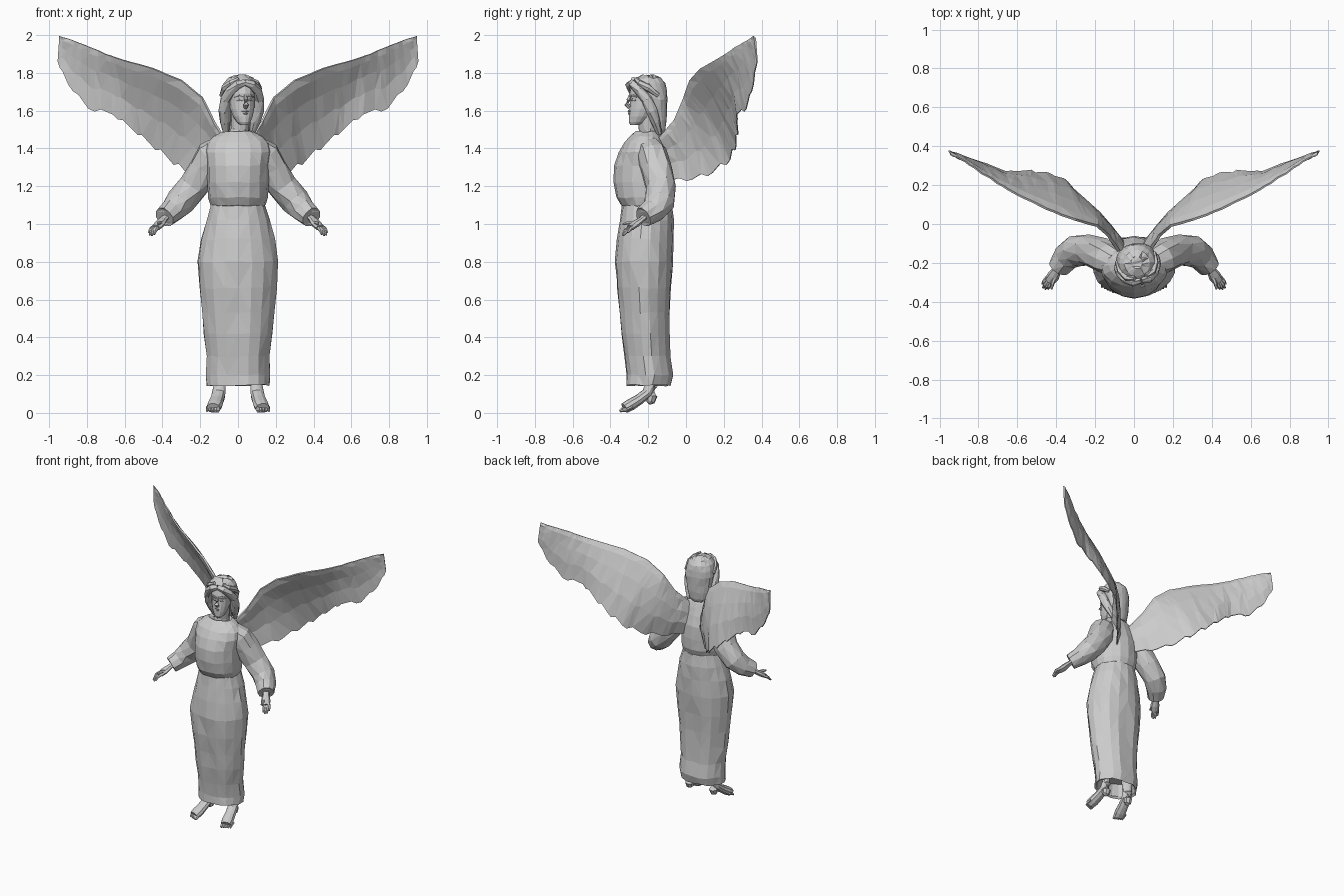
import bpy, bmesh, math, random
from mathutils import Vector as V, Matrix

random.seed(4)
HEAD = Matrix.Translation((0.015, -0.2, 0)) @ Matrix.Rotation(math.radians(14), 4, 'Z')


def loft(name, rings, mirror=False, matrix=None):
    """Skin a list of closed rings, cap both ends, flat triangles."""
    bm = bmesh.new()
    rows = [[bm.verts.new(p) for p in r] for r in rings]
    n = len(rows[0])
    for a, b in zip(rows, rows[1:]):
        for i in range(n):
            j = (i + 1) % n
            bm.faces.new((a[i], a[j], b[j], b[i]))
    bm.faces.new(rows[0][::-1])
    bm.faces.new(rows[-1])
    bmesh.ops.recalc_face_normals(bm, faces=bm.faces)
    bmesh.ops.triangulate(bm, faces=bm.faces)
    me = bpy.data.meshes.new(name)
    bm.to_mesh(me)
    bm.free()
    ob = bpy.data.objects.new(name, me)
    bpy.context.collection.objects.link(ob)
    if matrix:
        ob.matrix_world = matrix
    if mirror:
        m = ob.modifiers.new("mirror", 'MIRROR')
        m.use_clip = False
        m.use_mirror_merge = False
    return ob


def level(prof, n, jit=0.0, fold=None):
    """Horizontal ellipse rings from (z, rx, y_front, y_back)."""
    rings = []
    for z, rx, yf, yb in prof:
        ring = []
        for i in range(n):
            a = 2 * math.pi * i / n - math.pi / 2
            k = 1 + random.uniform(-jit, jit)
            if fold:
                k *= fold(a, z)
            ring.append(V((rx * k * math.cos(a),
                           (yf + yb) / 2 + (yb - yf) / 2 * k * math.sin(a),
                           z + random.uniform(-jit, jit) * 0.2)))
        rings.append(ring)
    return rings


def tube(name, path, n=8, jit=0.0, flat=1.0, **kw):
    """Round limb through (x, y, z, radius); flat squashes it vertically."""
    pts = [V(p[:3]) for p in path]
    rings = []
    for k, p in enumerate(path):
        t = (pts[min(k + 1, len(pts) - 1)] - pts[max(k - 1, 0)]).normalized()
        u = t.cross(V((0, 0, 1)))
        u = u.normalized() if u.length > 0.05 else V((1, 0, 0))
        w = u.cross(t)
        rings.append([pts[k] + p[3] * (1 + random.uniform(-jit, jit)) *
                      (u * math.cos(a) + w * flat * math.sin(a))
                      for a in (2 * math.pi * i / n for i in range(n))])
    return loft(name, rings, **kw)


# Skirt, with a hollow hem and a fold between the legs
def skirt_fold(a, z):
    if z > 0.75:
        return 1
    d = abs(math.cos(a))
    return (0.95 if d < 0.1 else 1.0) + 0.02 * math.cos(6 * a)


loft("skirt", level([
    (0.24, 0.13, -0.29, -0.10), (0.155, 0.15, -0.31, -0.085),
    (0.145, 0.165, -0.325, -0.075), (0.20, 0.168, -0.32, -0.06),
    (0.30, 0.165, -0.33, -0.078), (0.42, 0.18, -0.345, -0.08),
    (0.53, 0.19, -0.355, -0.08), (0.66, 0.205, -0.37, -0.075),
    (0.80, 0.213, -0.375, -0.067), (0.92, 0.195, -0.365, -0.065),
    (1.02, 0.17, -0.35, -0.065), (1.10, 0.143, -0.34, -0.075),
    (1.12, 0.13, -0.32, -0.09)], 18, 0.022, skirt_fold))

# Bodice, gathered at the waist, closing at the neckline
loft("bodice", level([
    (1.08, 0.13, -0.32, -0.09), (1.10, 0.148, -0.345, -0.075),
    (1.14, 0.158, -0.37, -0.062), (1.22, 0.163, -0.385, -0.06),
    (1.31, 0.165, -0.38, -0.068), (1.38, 0.175, -0.355, -0.09),
    (1.43, 0.165, -0.325, -0.11), (1.465, 0.13, -0.295, -0.125),
    (1.49, 0.085, -0.27, -0.14), (1.475, 0.06, -0.25, -0.15)], 16, 0.015))

# Wide sleeves with hollow cuffs
tube("sleeve", [
    (0.09, -0.20, 1.40, 0.07), (0.135, -0.18, 1.365, 0.085),
    (0.175, -0.155, 1.295, 0.086), (0.24, -0.135, 1.20, 0.08),
    (0.305, -0.14, 1.12, 0.078), (0.35, -0.175, 1.07, 0.068),
    (0.39, -0.225, 1.035, 0.056), (0.385, -0.22, 1.04, 0.045),
    (0.36, -0.19, 1.06, 0.035)], 10, 0.07, mirror=True)

# Hands
tube("palm", [(0.36, -0.19, 1.06, 0.024), (0.395, -0.235, 1.025, 0.024),
              (0.415, -0.268, 1.0, 0.032), (0.435, -0.295, 0.98, 0.028)],
     8, flat=0.6, mirror=True)
for k, (base, tip) in enumerate([
        ((0.445, -0.275, 0.985), (0.472, -0.308, 0.955)),
        ((0.440, -0.285, 0.980), (0.468, -0.328, 0.942)),
        ((0.433, -0.293, 0.978), (0.456, -0.335, 0.938)),
        ((0.425, -0.295, 0.982), (0.442, -0.335, 0.945)),
        ((0.405, -0.270, 1.005), (0.425, -0.335, 0.998))]):
    mid = (V(base) + V(tip)) / 2 + V((0.004, -0.004, 0.004))
    tube("thumb" if k == 4 else "finger",
         [(*base, 0.011), (*mid, 0.01), (*tip, 0.005)], 6, mirror=True)

# Bare feet, pointed down
tube("foot", [(0.09, -0.185, 0.26, 0.04), (0.097, -0.19, 0.15, 0.034),
              (0.102, -0.205, 0.105, 0.037), (0.112, -0.25, 0.07, 0.038),
              (0.122, -0.295, 0.042, 0.042), (0.13, -0.325, 0.025, 0.038)],
     10, flat=0.75, mirror=True)
tube("heel", [(0.098, -0.18, 0.14, 0.03), (0.098, -0.182, 0.09, 0.031),
              (0.10, -0.19, 0.062, 0.026), (0.102, -0.2, 0.052, 0.012)],
     8, mirror=True)
for k in range(5):
    x = 0.103 + 0.0145 * k
    r = 0.0125 - 0.0012 * k
    y = -0.35 + 0.006 * k
    tube("toe", [(x, y + 0.045, 0.032, r), (x + 0.002, y + 0.012, 0.017, r),
                 (x + 0.003, y, 0.008, r * 0.6)], 6, mirror=True)

# Neck
tube("neck", [(0, -0.195, 1.44, 0.062), (0.01, -0.2, 1.50, 0.05),
              (0.018, -0.21, 1.60, 0.05)], 10)

# Head, in its own turned frame
loft("face", level([
    (1.525, 0.022, -0.098, -0.05), (1.54, 0.036, -0.106, -0.01),
    (1.57, 0.052, -0.106, 0.02), (1.61, 0.064, -0.103, 0.05),
    (1.65, 0.069, -0.099, 0.07), (1.69, 0.072, -0.102, 0.075),
    (1.73, 0.068, -0.09, 0.08), (1.77, 0.04, -0.05, 0.05)], 16), matrix=HEAD)
tube("nose", [(0, -0.097, 1.682, 0.008), (0, -0.108, 1.655, 0.011),
              (0, -0.116, 1.632, 0.015), (0, -0.102, 1.617, 0.012)], 6, matrix=HEAD)
for z, r in ((1.597, 0.02), (1.585, 0.017)):
    tube("lip", [(-r, -0.096, z, 0.003), (0, -0.105, z, 0.007), (r, -0.096, z, 0.003)],
         6, matrix=HEAD)
tube("eye", [(0.016, -0.095, 1.654, 0.004), (0.028, -0.091, 1.657, 0.008),
             (0.042, -0.081, 1.654, 0.004)], 6, mirror=True, matrix=HEAD)
tube("brow", [(0.01, -0.1, 1.674, 0.005), (0.03, -0.094, 1.681, 0.006),
              (0.052, -0.076, 1.672, 0.004)], 6, mirror=True, matrix=HEAD)

# Hair: cap falling to the nape, waved locks and side curls
loft("hair", level([
    (1.475, 0.045, 0.035, 0.08), (1.50, 0.062, 0.025, 0.09),
    (1.55, 0.078, 0.0, 0.096), (1.60, 0.09, -0.02, 0.098),
    (1.66, 0.1, -0.042, 0.102), (1.71, 0.098, -0.073, 0.1),
    (1.745, 0.09, -0.094, 0.092), (1.772, 0.066, -0.07, 0.068),
    (1.788, 0.03, -0.03, 0.035)], 18, 0.025), matrix=HEAD)
tube("hair_lock", [
    (0.0, -0.09, 1.75, 0.016), (0.04, -0.092, 1.737, 0.022),
    (0.075, -0.066, 1.705, 0.025), (0.09, -0.03, 1.66, 0.028),
    (0.092, -0.004, 1.60, 0.031), (0.08, 0.02, 1.54, 0.028),
    (0.07, 0.045, 1.475, 0.014)], 8, 0.12, mirror=True, matrix=HEAD)
tube("hair_curl", [
    (0.03, -0.075, 1.768, 0.012), (0.065, -0.062, 1.745, 0.019),
    (0.09, -0.02, 1.72, 0.02), (0.096, 0.03, 1.68, 0.014)],
    7, 0.12, mirror=True, matrix=HEAD)

# Wings: leading and trailing edge points, skinned as cambered sections
EDGES = [
    ((0.08, -0.14, 1.46), (0.08, -0.09, 1.23)),
    ((0.13, -0.06, 1.55), (0.18, 0.03, 1.235)),
    ((0.19, -0.01, 1.67), (0.27, 0.14, 1.27)),
    ((0.30, 0.02, 1.76), (0.36, 0.235, 1.34)),
    ((0.45, 0.08, 1.825), (0.46, 0.265, 1.42)),
    ((0.60, 0.15, 1.865), (0.555, 0.275, 1.50)),
    ((0.70, 0.21, 1.90), (0.66, 0.27, 1.58)),
    ((0.78, 0.26, 1.935), (0.79, 0.32, 1.61)),
    ((0.87, 0.32, 1.97), (0.90, 0.355, 1.74)),
    ((0.945, 0.36, 1.995), (0.955, 0.375, 1.86))]
stations = []
for (a, b), (c, d) in zip(EDGES, EDGES[1:]):
    a, b, c, d = V(a), V(b), V(c), V(d)
    stations += [(a, b), (a.lerp(c, 0.5), a.lerp(c, 0.5).lerp(b.lerp(d, 0.5), 0.965)),
                 (a.lerp(c, 0.75), a.lerp(c, 0.75).lerp(b.lerp(d, 0.75), 1.02))]
stations.append((V(EDGES[-1][0]), V(EDGES[-1][1])))
sections = []
for k, (lead, trail) in enumerate(stations):
    span = stations[min(k + 1, len(stations) - 1)][0] - stations[max(k - 1, 0)][0]
    nrm = span.cross(trail - lead).normalized()
    fade = 1 - 0.8 * k / len(stations)
    back, front = [], []
    for t in (0.0, 0.1, 0.35, 0.65, 1.0):
        p = lead.lerp(trail, t) + nrm * (0.03 * fade * math.sin(math.pi * t))
        p += nrm * random.uniform(-0.003, 0.003)
        th = (0.016 * (1 - t) * fade + 0.003) * (0.4 if t == 0 else 1)
        back.append(p + nrm * th)
        front.append(p - nrm * th)
    sections.append(back + front[::-1])
loft("wing", sections, mirror=True)
